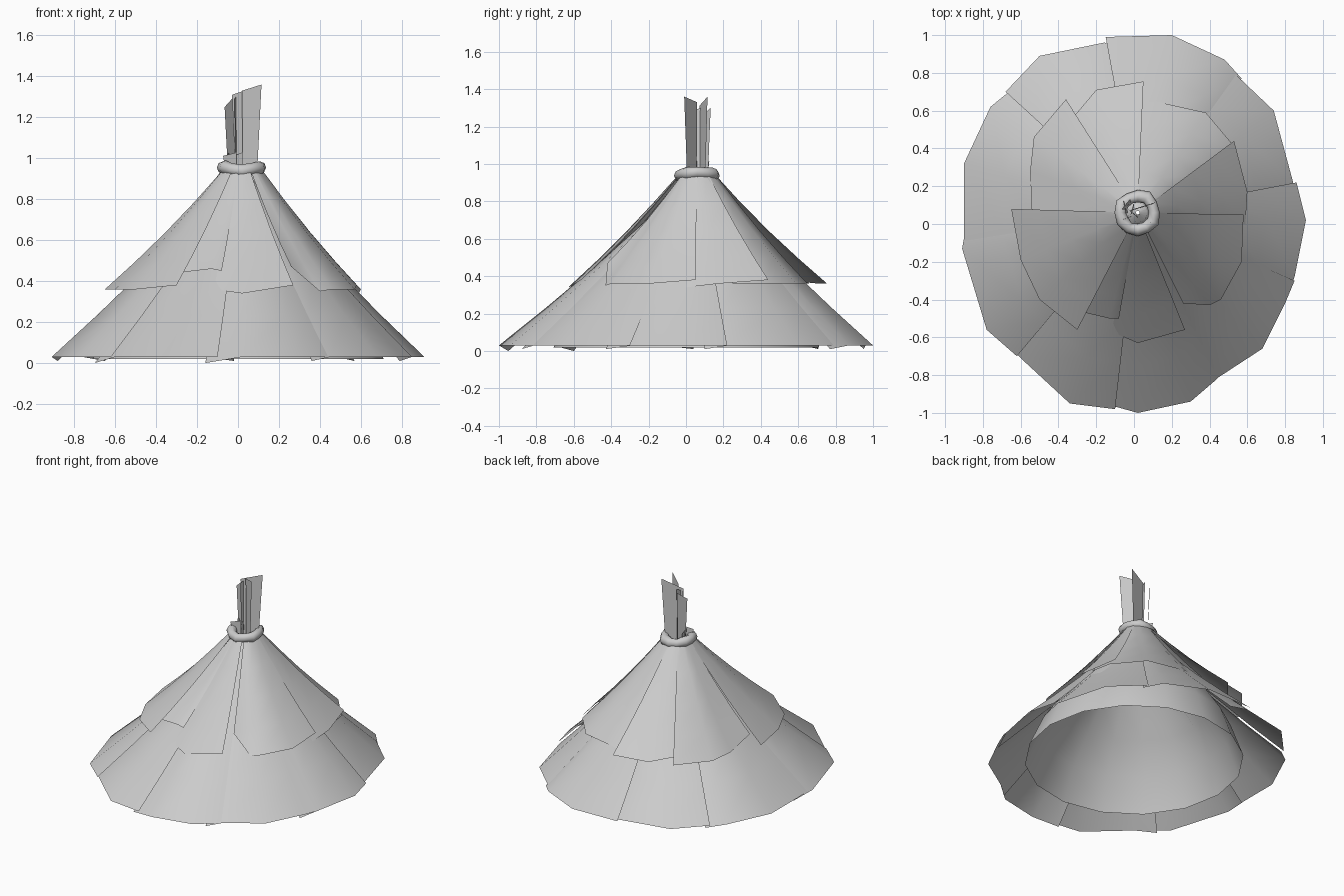
import bpy
import bmesh
import math
import random
from mathutils import Vector

random.seed(4)
if "Cube" in bpy.data.objects:
    bpy.data.objects.remove(bpy.data.objects["Cube"], do_unlink=True)

PEAK = Vector((0.02, 0.06, 0))

grey = bpy.data.materials.new("plain_grey")
grey.use_nodes = True
grey.diffuse_color = (0.6, 0.6, 0.6, 1)
grey.node_tree.nodes["Principled BSDF"].inputs["Base Color"].default_value = grey.diffuse_color


def finish(name, bm, angle=40):
    """Turn a bmesh into a shaded object."""
    mesh = bpy.data.meshes.new(name)
    bm.to_mesh(mesh)
    bm.free()
    mesh.materials.append(grey)
    obj = bpy.data.objects.new(name, mesh)
    bpy.context.collection.objects.link(obj)
    bpy.ops.object.select_all(action="DESELECT")
    obj.select_set(True)
    bpy.context.view_layer.objects.active = obj
    bpy.ops.object.shade_smooth_by_angle(angle=math.radians(angle))


def bridge(bm, lower, upper, closed=False):
    """Join two equal rows of vertices with quads."""
    count = len(lower)
    for i in range(count if closed else count - 1):
        j = (i + 1) % count
        bm.faces.new((lower[i], lower[j], upper[j], upper[i]))


def sheet(name, rim, rim_z, top_radius, top_z, sag):
    """Covering sheet running from its rim points up to the peak.
    A rim point may carry its own height; the first corner is tucked in at the top."""
    bm = bmesh.new()
    rows = []
    steps = 4
    for s in range(steps + 1):
        t = s / steps
        row = []
        for i, (x, y, *height) in enumerate(rim):
            start = Vector((x, y, height[0] if height else rim_z))
            out = Vector((x, y, 0)) - PEAK
            end = PEAK + out.normalized() * top_radius
            end.z = top_z - (.01 if i == 0 else 0)
            point = start.lerp(end, t)
            point.z -= sag * math.sin(math.pi * t)
            row.append(bm.verts.new(point))
        rows.append(row)
    for lower, upper in zip(rows, rows[1:]):
        bridge(bm, lower, upper)
    finish(name, bm)


# Lower layer of sheets, each starting with a corner tucked under its neighbour
lower_rims = [
    [(.79, -.43, .01), (.85, -.28), (.91, .02), (.86, .22)],
    [(.86, .1, .01), (.84, .23), (.74, .6), (.54, .79)],
    [(.57, .77, .01), (.48, .87), (.2, 1), (-.15, .99)],
    [(-.02, .95, .01), (-.16, .96), (-.5, .89), (-.68, .7)],
    [(-.65, .71, .01), (-.76, .62), (-.9, .32), (-.9, -.09)],
    [(-.88, .04, .01), (-.91, -.13), (-.78, -.56), (-.62, -.7)],
    [(-.7, -.6, 0), (-.6, -.71), (-.34, -.95), (-.1, -.98)],
    [(-.16, -.95, 0), (.02, -1), (.3, -.94), (.44, -.82)],
    [(.36, -.88, .01), (.45, -.81), (.68, -.66), (.8, -.42), (.85, -.3)],
]
for n, rim in enumerate(lower_rims):
    sheet(f"lower_sheet_{n}", rim, .03, .05, .91, .025)

# Upper layer of shorter sheets
upper_rims = [
    [(.59, 0, .34), (.6, .17), (.53, .44, .38)],
    [(.57, .25), (.54, .4), (.38, .59), (.11, .65), (-.02, .62)],
    [(.05, .755), (-.2, .71), (-.36, .52, .38)],
    [(-.36, .66), (-.53, .46), (-.55, .28), (-.54, .05, .4)],
    [(-.65, .08), (-.6, -.19), (-.5, -.4), (-.3, -.56, .38)],
    [(-.3, -.46, .44), (-.13, -.5, .46), (-.08, -.5, .45)],
    [(-.12, -.57, .36), (.02, -.63, .34), (.27, -.56, .38)],
    [(.26, -.42, .47), (.4, -.43, .35), (.46, -.4), (.57, -.2), (.58, .05, .38)],
]
for n, rim in enumerate(upper_rims):
    sheet(f"upper_sheet_{n}", rim, .36, .085, .96, .02)

# Smooth domed lining under the sheets
bm = bmesh.new()
sides = 16
rows = []
for radius, z in ((.71, .02), (.62, .23), (.49, .41), (.35, .57), (.21, .73), (.08, .88), (.01, .93)):
    row = []
    for i in range(sides):
        a = math.tau * i / sides
        centre = PEAK * min(1, z / .5)
        row.append(bm.verts.new(centre + Vector((radius * math.cos(a), radius * math.sin(a), z))))
    rows.append(row)
for lower, upper in zip(rows, rows[1:]):
    bridge(bm, lower, upper, closed=True)
finish("inner_lining", bm)

# Lumpy binding ring around the peak
bm = bmesh.new()
rows = []
segments, tube = 12, 8
for i in range(segments):
    a = math.tau * i / segments
    major = .09 + random.uniform(-.005, .005)
    minor = .033 + random.uniform(-.004, .004)
    height = .948 + .008 * math.cos(2 * a) + random.uniform(-.004, .004)
    row = []
    for j in range(tube):
        b = math.tau * j / tube
        r = major + minor * math.cos(b)
        row.append(bm.verts.new(PEAK + Vector((r * math.cos(a), r * math.sin(a),
                                               height + minor * math.sin(b)))))
    rows.append(row)
for i in range(segments):
    bridge(bm, rows[i], rows[(i + 1) % segments], closed=True)
bmesh.ops.recalc_face_normals(bm, faces=bm.faces)
finish("binding_ring", bm, 60)


def blade(name, x, y, angle, width, top, slant):
    """Upright flat blade, wider and slanted at the top."""
    bm = bmesh.new()
    a = math.radians(angle)
    side = Vector((math.cos(a), math.sin(a), 0)) * width / 2
    base = PEAK.lerp(Vector((x, y, 0)), .8) + Vector((0, 0, .88))
    tip = Vector((x, y, top))
    tilt = Vector((0, 0, slant))
    corners = (base - side * .7, base + side * .7, tip + side + tilt, tip - side - tilt)
    bm.faces.new([bm.verts.new(c) for c in corners])
    finish(name, bm)


# Tall blades and short scraps standing in the ring
blades = [
    (.067, .025, -36, .118, 1.345, .015),
    (.043, .093, 17, .15, 1.335, .025),
    (-.043, .105, 50, .07, 1.275, .025),
    (-.01, .08, 75, .06, 1.3, .01),
    (-.04, .03, 20, .07, 1.02, .008),
    (-.05, .09, 100, .07, 1.02, -.008),
    (.0, .05, -40, .06, 1.02, .01),
]
for n, spec in enumerate(blades):
    blade(f"top_blade_{n}", *spec)
